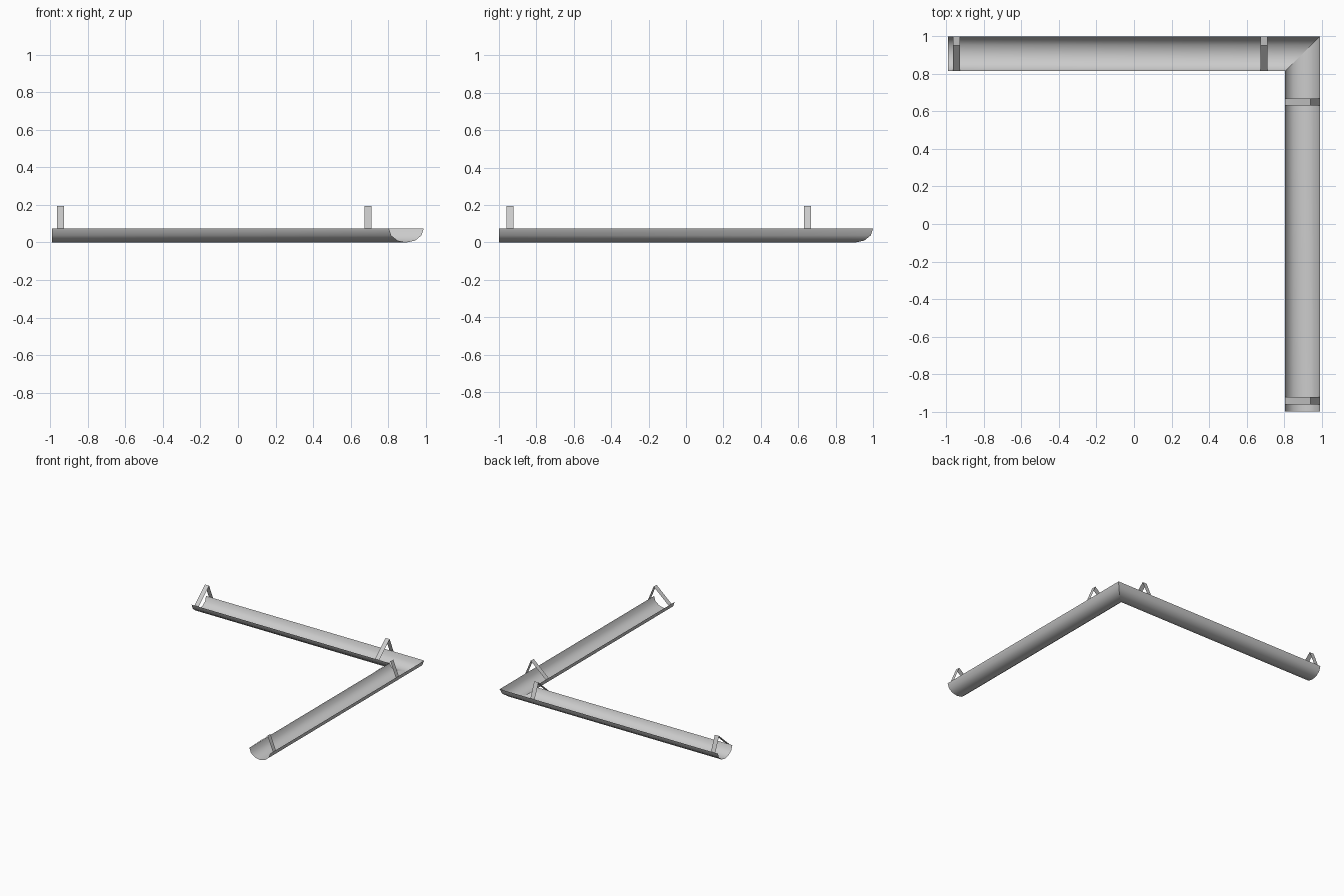
import bpy, bmesh, math

if "Cube" in bpy.data.objects:
    bpy.data.objects.remove(bpy.data.objects["Cube"], do_unlink=True)

metal = bpy.data.materials.new("grey metal")
metal.use_nodes = True
COLOR = (0.6, 0.6, 0.6, 1)
metal.diffuse_color = COLOR
metal.node_tree.nodes["Principled BSDF"].inputs["Base Color"].default_value = COLOR

OUT_X, OUT_Y, WIDTH, RIM, TIP = 0.99, 1.0, 0.186, 0.075, 0.195


def sheet(name, rows):
    """Quad sheet from equal-length rows of points."""
    bm = bmesh.new()
    grid = [[bm.verts.new(p) for p in row] for row in rows]
    for a, b in zip(grid, grid[1:]):
        for i in range(len(a) - 1):
            bm.faces.new((a[i], a[i + 1], b[i + 1], b[i]))
    mesh = bpy.data.meshes.new(name)
    bm.to_mesh(mesh)
    bm.free()
    mesh.materials.append(metal)
    obj = bpy.data.objects.new(name, mesh)
    bpy.context.collection.objects.link(obj)
    return obj


# Half-round channel profile: offset from the outer rim, and height
SIDES = 6
profile = []
for i in range(SIDES + 1):
    a = math.pi * i / SIDES
    profile.append((WIDTH / 2 * (1 - math.cos(a)), RIM * (1 - math.sin(a))))

# Two channel runs meeting at a mitre
back = sheet("back_gutter", [[(-OUT_X, OUT_Y - u, z), (OUT_X - u, OUT_Y - u, z)]
                             for u, z in profile])
side = sheet("side_gutter", [[(OUT_X - u, OUT_Y - u, z), (OUT_X - u, -OUT_Y, z)]
                             for u, z in profile])
for run in (back, side):
    for poly in run.data.polygons:
        poly.use_smooth = True

# Bent strap brackets, rim to peak to rim
strap = [(0, RIM), (0.05, TIP), (WIDTH, RIM)]
HALF = 0.019
for name, x in (("back_bracket_outer", -0.946), ("back_bracket_inner", 0.692)):
    sheet(name, [[(x - HALF, OUT_Y - u, z), (x + HALF, OUT_Y - u, z)] for u, z in strap])
for name, y in (("side_bracket_outer", -0.942), ("side_bracket_inner", 0.65)):
    sheet(name, [[(OUT_X - u, y + HALF, z), (OUT_X - u, y - HALF, z)] for u, z in strap])
